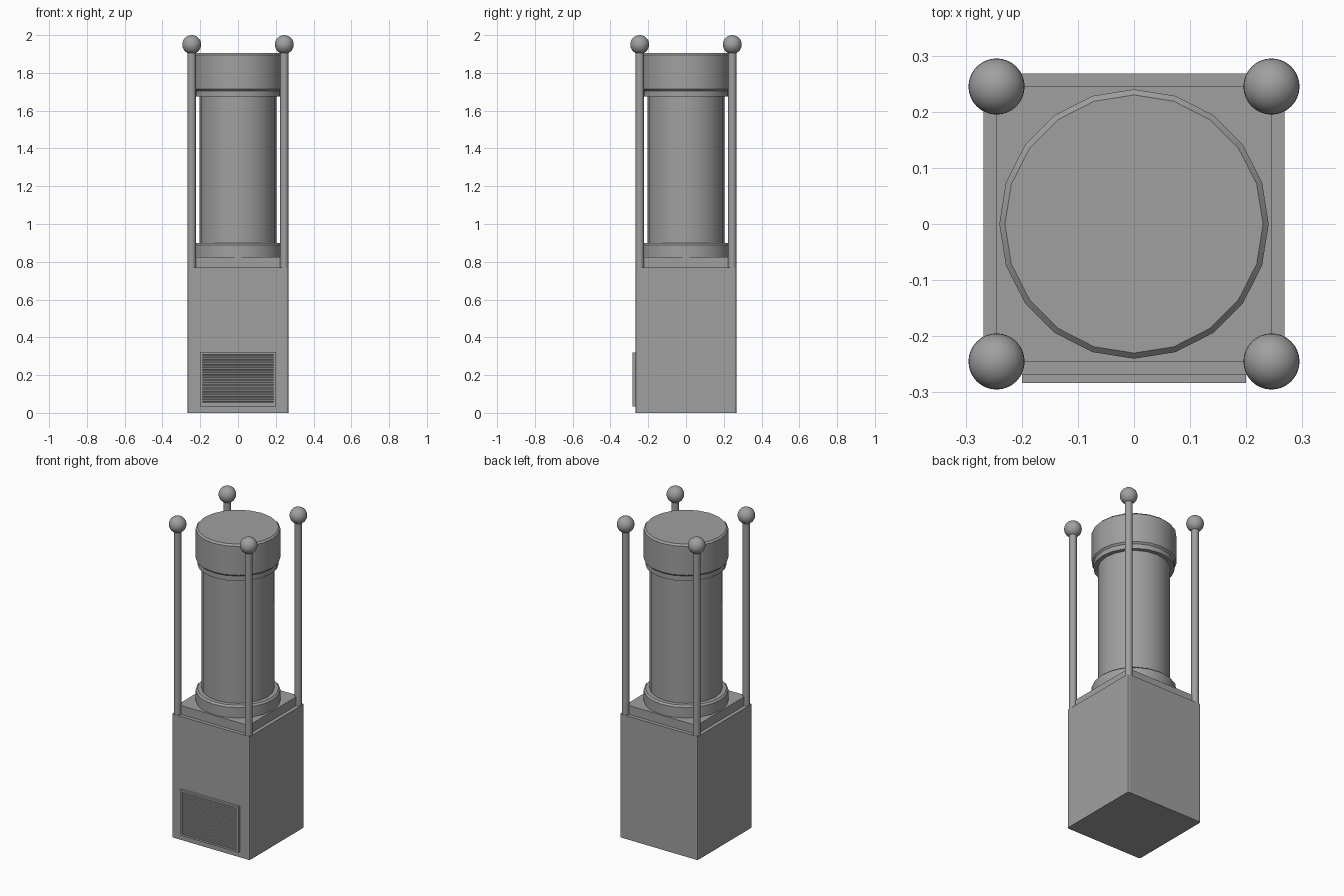
import bpy, bmesh, math

cube = bpy.data.objects.get("Cube")
if cube:
    bpy.data.objects.remove(cube)


def material(name, value):
    m = bpy.data.materials.new(name)
    m.use_nodes = True
    colour = (value, value, value, 1)
    m.diffuse_color = colour
    m.node_tree.nodes["Principled BSDF"].inputs["Base Color"].default_value = colour
    return m


GREY = material("plain grey", 0.35)


def finish(name, bm, smooth=None):
    bmesh.ops.recalc_face_normals(bm, faces=bm.faces)
    mesh = bpy.data.meshes.new(name)
    bm.to_mesh(mesh)
    bm.free()
    mesh.materials.append(GREY)
    ob = bpy.data.objects.new(name, mesh)
    bpy.context.collection.objects.link(ob)
    if smooth:
        bpy.ops.object.select_all(action="DESELECT")
        ob.select_set(True)
        bpy.context.view_layer.objects.active = ob
        bpy.ops.object.shade_smooth_by_angle(angle=math.radians(smooth))
    return ob


def add_box(bm, x, y, z):
    """Box from (min, max) pairs."""
    verts = bmesh.ops.create_cube(bm, size=1)["verts"]
    for v in verts:
        v.co = [(a + b) / 2 + c * (b - a) for c, (a, b) in zip(v.co, (x, y, z))]
    return verts


def lathe(name, profile, sides, at=(0, 0)):
    """Closed turned solid from (radius, height) points."""
    bm = bmesh.new()
    rings = []
    for r, z in profile:
        rings.append([bm.verts.new((at[0] + r * math.cos(math.tau * i / sides),
                                    at[1] + r * math.sin(math.tau * i / sides), z))
                      for i in range(sides)])
    for low, high in zip(rings, rings[1:]):
        for i in range(sides):
            j = (i + 1) % sides
            bm.faces.new((low[i], low[j], high[j], high[i]))
    bm.faces.new(rings[0])
    bm.faces.new(rings[-1])
    return finish(name, bm, 30)


# Square pedestal with chamfered upright corners
bm = bmesh.new()
add_box(bm, (-.268, .268), (-.268, .268), (0, .77))
upright = [e for e in bm.edges if abs(e.verts[0].co.z - e.verts[1].co.z) > .5]
bmesh.ops.bevel(bm, geom=upright, offset=.01, segments=2, affect="EDGES", profile=.5)
finish("pedestal", bm)

# Raised plinth on top
bm = bmesh.new()
add_box(bm, (-.245, .245), (-.245, .245), (.76, .825))
finish("plinth", bm)

# Column with its collars and cap
lathe("column", [(.205, .82), (.205, 1.72)], 20)
lathe("lower_collar", [(.24, .82), (.24, .89), (.23, .9)], 20)
lathe("upper_collar", [(.23, 1.675), (.23, 1.715)], 20)
lathe("cap", [(.23, 1.705), (.24, 1.715), (.24, 1.895), (.23, 1.905)], 20)

# Corner posts with ball finials
for sx, sy, label in ((1, -1, "front_left"), (-1, -1, "front_right"),
                      (1, 1, "back_left"), (-1, 1, "back_right")):
    at = (sx * .245, sy * .245)
    lathe("post_" + label, [(.022, .76), (.022, 1.93)], 16, at)
    bm = bmesh.new()
    bmesh.ops.create_uvsphere(bm, u_segments=32, v_segments=16, radius=.05)
    bmesh.ops.translate(bm, verts=bm.verts, vec=(*at, 1.95))
    finish("finial_" + label, bm, 30)

# Vent frame on the front
bm = bmesh.new()
depth = (-.283, -.265)
for x in ((-.2, -.188), (.188, .2)):
    add_box(bm, x, depth, (.035, .32))
for z in ((.035, .047), (.308, .32)):
    add_box(bm, (-.188, .188), depth, z)
finish("vent_frame", bm)

# Tilted louvre slats inside the frame
bm = bmesh.new()
count = 20
step = (.308 - .047) / count
for i in range(count):
    z = .047 + i * step
    for v in add_box(bm, (-.188, .188), (-.279, -.266), (z, z + step * .6)):
        if v.co.y > -.27:
            v.co.z += step * .4
finish("vent_slats", bm)
